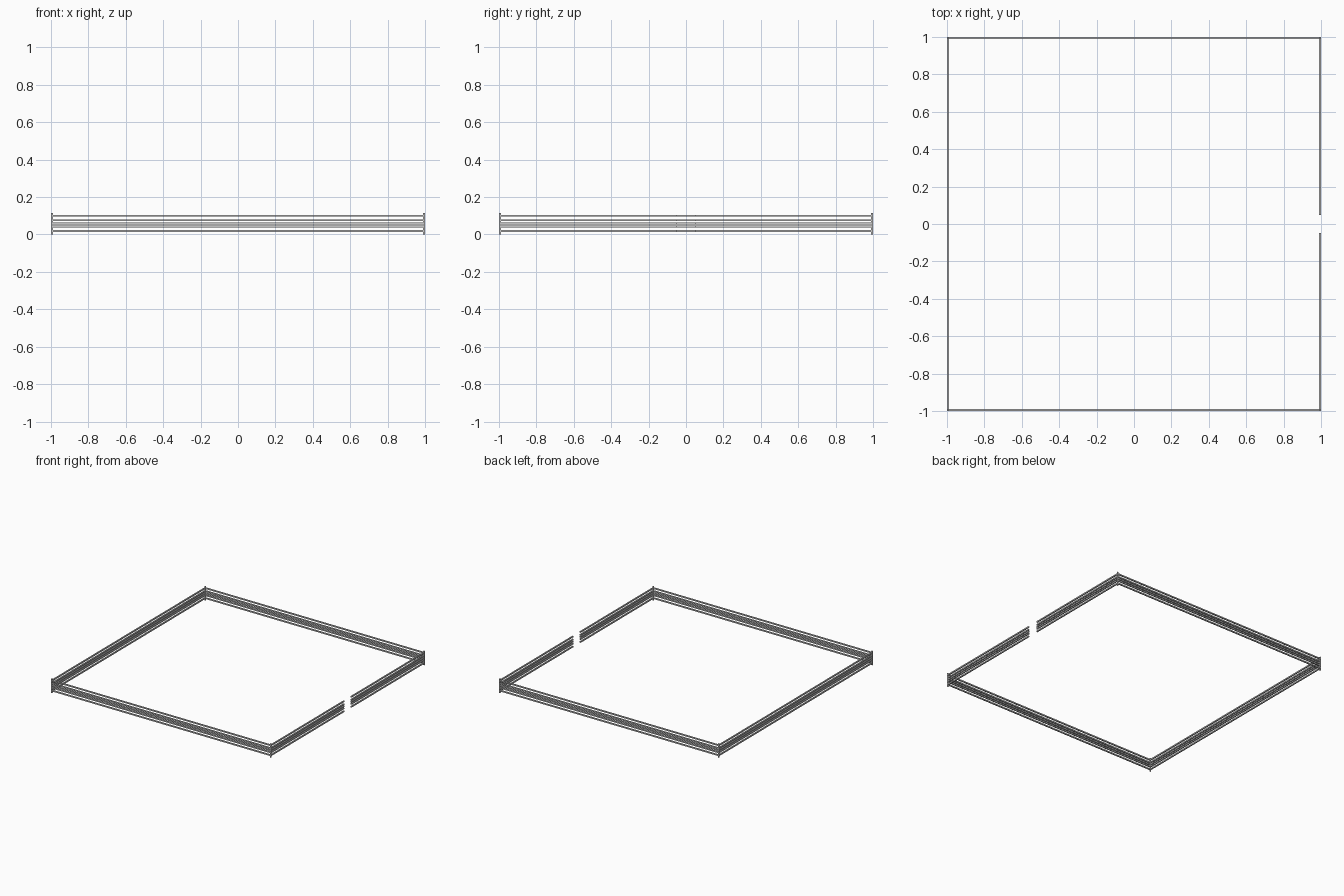
import bpy

if "Cube" in bpy.data.objects:
    bpy.data.objects.remove(bpy.data.objects["Cube"])

T = 0.01            # post thickness
R = 0.010           # rail thickness
E = 1 - T / 2       # centre line of the fence
GAP = 0.047         # half width of the gateway
POST_H = 0.115
RAIL_Z = (0.018, 0.042, 0.059, 0.076, 0.100)


def box(name, lo, hi):
    bpy.ops.mesh.primitive_cube_add(
        size=1, location=[(a + b) / 2 for a, b in zip(lo, hi)])
    ob = bpy.context.object
    ob.name = name
    ob.scale = [b - a for a, b in zip(lo, hi)]
    bpy.ops.object.transform_apply(location=False, rotation=False, scale=True)
    return ob


# Corner posts
for sx in (-1, 1):
    for sy in (-1, 1):
        x, y = sx * E, sy * E
        box("corner_post", (x - T / 2, y - T / 2, 0), (x + T / 2, y + T / 2, POST_H))

# Horizontal rails, with a gateway in the middle of the right side
h = R / 2
for z in RAIL_Z:
    lo, hi = z - h, z + h
    inner = E - T / 2
    box("front_rail", (-inner, -E - h, lo), (inner, -E + h, hi))
    box("back_rail", (-inner, E - h, lo), (inner, E + h, hi))
    box("left_rail", (-E - h, -inner, lo), (-E + h, inner, hi))
    box("right_front_rail", (E - h, -inner, lo), (E + h, -GAP, hi))
    box("right_back_rail", (E - h, GAP, lo), (E + h, inner, hi))
